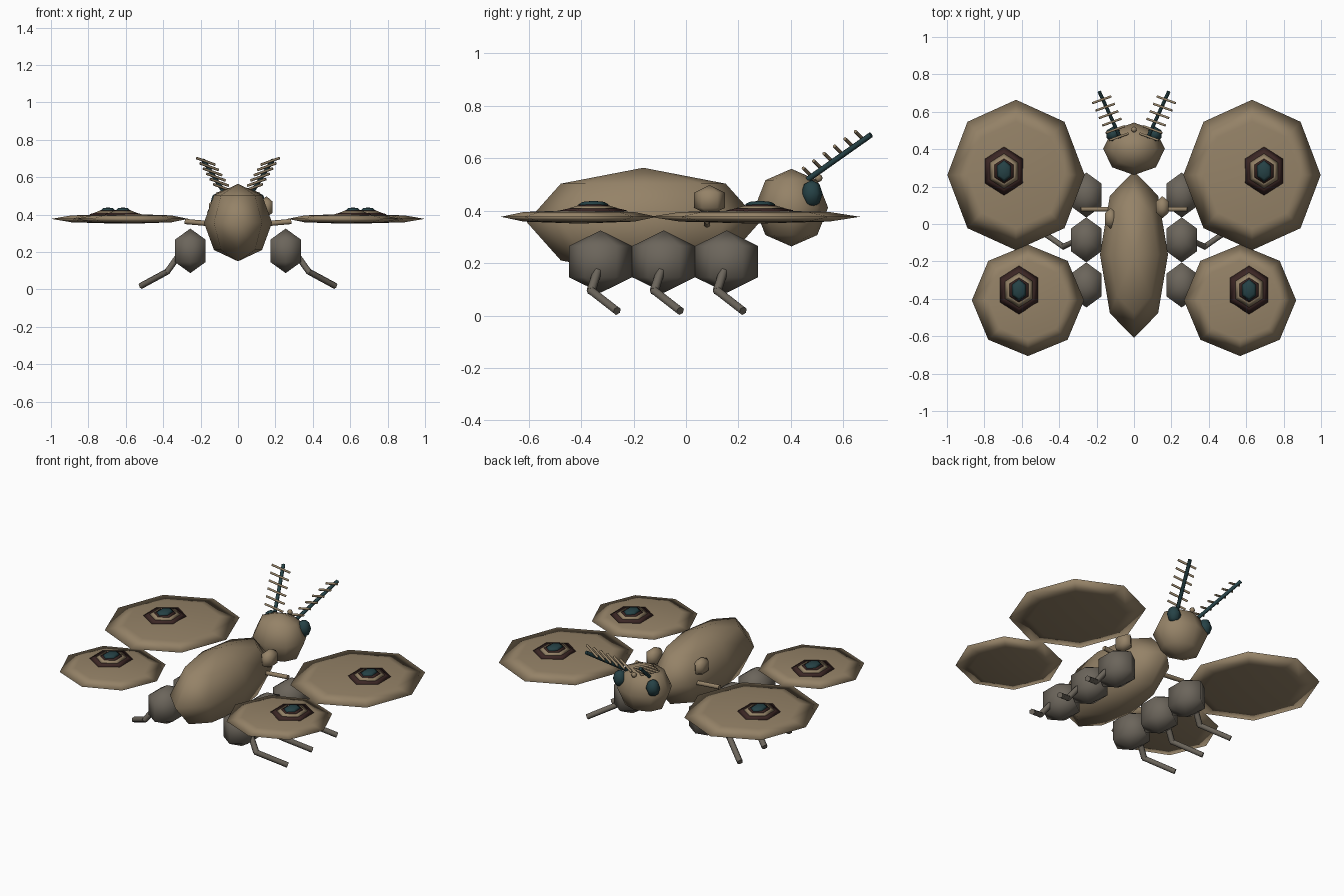
import bpy
import math
from mathutils import Vector

if "Cube" in bpy.data.objects:
    bpy.data.objects.remove(bpy.data.objects["Cube"])


def material(name, rgb):
    m = bpy.data.materials.new(name)
    m.diffuse_color = (*rgb, 1)
    m.use_nodes = True
    m.node_tree.nodes["Principled BSDF"].inputs["Base Color"].default_value = m.diffuse_color
    return m


TAN = material("tan", (0.30, 0.225, 0.137))
GREY = material("grey_brown", (0.148, 0.130, 0.105))
TEAL = material("dark_teal", (0.019, 0.054, 0.061))
BROWN = material("dark_brown", (0.045, 0.020, 0.018))


def finish(name, mat, angle):
    ob = bpy.context.object
    ob.name = name
    ob.data.materials.append(mat)
    bpy.ops.object.shade_smooth_by_angle(angle=math.radians(angle))
    return ob


def blob(name, mat, loc, size, segs=8, rings=4):
    """Low-poly ellipsoid with half sizes given by size."""
    bpy.ops.mesh.primitive_uv_sphere_add(segments=segs, ring_count=rings, radius=1, location=loc)
    bpy.context.object.scale = size
    bpy.ops.object.transform_apply(location=False, rotation=False, scale=True)
    return finish(name, mat, 180)


def rod(name, mat, a, b, r, sides=6):
    """Straight rod between two points."""
    a, b = Vector(a), Vector(b)
    d = b - a
    bpy.ops.mesh.primitive_cylinder_add(vertices=sides, radius=r, depth=d.length, location=(a + b) / 2)
    bpy.context.object.rotation_euler = d.to_track_quat('Z', 'Y').to_euler()
    return finish(name, mat, 65)


# Body and head
blob("body", TAN, (0, -0.163, 0.357), (0.182, 0.445, 0.207))
blob("head", TAN, (0, 0.402, 0.412), (0.165, 0.14, 0.148))
blob("forehead_bead", TAN, (0, 0.505, 0.525), (0.016, 0.016, 0.016), 6, 4)

# Uneven shoulder bumps
blob("shoulder_bump_right", TAN, (0.152, 0.09, 0.44), (0.045, 0.068, 0.058), 6, 3)
blob("shoulder_bump_left", TAN, (-0.125, 0.03, 0.43), (0.04, 0.064, 0.055), 6, 3)

for s, side in ((-1, "left"), (1, "right")):
    # Wings with layered eyespots
    for part, cx, cy, rx, ry, sx, sy in (
            ("fore_wing", 0.631, 0.262, 0.367, 0.402, 0.695, 0.283),
            ("hind_wing", 0.567, -0.408, 0.300, 0.298, 0.615, -0.353)):
        blob(f"{part}_{side}", TAN, (s * cx, cy, 0.377), (rx, ry, 0.026))
        for i, (mat, r, z, h) in enumerate((
                (BROWN, 0.118, 0.401, 0.012),
                (TAN, 0.085, 0.410, 0.011),
                (BROWN, 0.062, 0.417, 0.010),
                (TEAL, 0.043, 0.424, 0.014))):
            ry_spot = r * (1.1 if i < 3 else 1.35)
            blob(f"{part}_spot_{side}_{i}", mat, (s * sx, sy, z), (r, ry_spot, h), 6, 4)

    # Wing root
    rod(f"wing_root_{side}", TAN, (s * 0.10, 0.08, 0.347), (s * 0.285, 0.08, 0.363), 0.014)

    # Legs: thigh, shin and foot
    for name, y in (("front", 0.155), ("middle", -0.085), ("rear", -0.326)):
        blob(f"{name}_thigh_{side}", GREY, (s * 0.255, y, 0.206), (0.11, 0.139, 0.119), 6, 2)
        knee = (s * 0.378, y - 0.036, 0.095)
        rod(f"{name}_shin_{side}", GREY, (s * 0.30, y, 0.205), knee, 0.017)
        rod(f"{name}_foot_{side}", GREY, knee, (s * 0.52, y + 0.063, 0.018), 0.017)
        blob(f"{name}_knee_{side}", GREY, knee, (0.017, 0.017, 0.017), 6, 4)

    # Eye
    blob(f"eye_{side}", TEAL, (s * 0.112, 0.48, 0.465), (0.04, 0.041, 0.052), 6, 4)

    # Feathered antenna
    base, tip = Vector((s * 0.075, 0.465, 0.52)), Vector((s * 0.185, 0.706, 0.69))
    rod(f"antenna_{side}", TEAL, base, tip, 0.011)
    for i in range(6):
        p = base.lerp(tip, 0.06 + 0.165 * i) + Vector((0, -0.014, 0.014))
        half = Vector((s * 0.05, -0.018, 0.018))
        rod(f"antenna_barb_{side}_{i}", TAN, p - half, p + half, 0.007)
